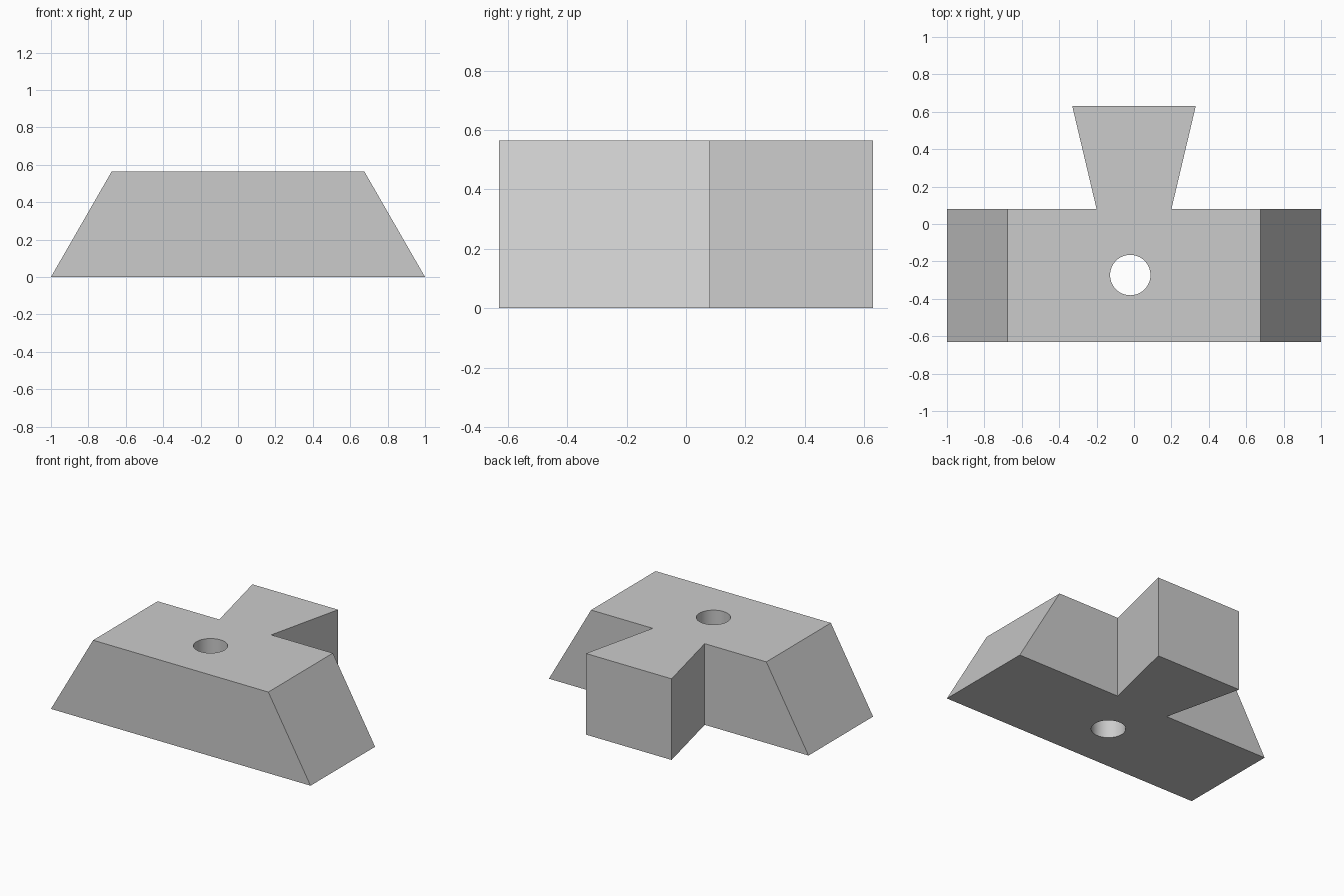
import bpy, bmesh, math

if "Cube" in bpy.data.objects:
    bpy.data.objects.remove(bpy.data.objects["Cube"], do_unlink=True)

HEIGHT = 0.565
FRONT, SHOULDER, BACK = -0.63, 0.08, 0.63

grey = bpy.data.materials.new("plain grey")
grey.use_nodes = True
colour = (0.6, 0.6, 0.6, 1)
grey.diffuse_color = colour
grey.node_tree.nodes["Principled BSDF"].inputs["Base Color"].default_value = colour


def outline(end_x):
    """Plan of the block with its dovetail; end_x is the half length of the bar."""
    half = [(end_x, FRONT), (end_x, SHOULDER), (0.2, SHOULDER), (0.33, BACK)]
    return half + [(-x, y) for x, y in reversed(half)]


# Block: a bar with sloping ends and a dovetail tongue at the back
bm = bmesh.new()
bottom = [bm.verts.new((x, y, 0)) for x, y in outline(1.0)]
top = [bm.verts.new((x, y, HEIGHT)) for x, y in outline(0.675)]
bm.faces.new(bottom[::-1])
bm.faces.new(top)
n = len(bottom)
for i in range(n):
    j = (i + 1) % n
    bm.faces.new((bottom[i], bottom[j], top[j], top[i]))
bmesh.ops.recalc_face_normals(bm, faces=bm.faces)
mesh = bpy.data.meshes.new("dovetail_block")
bm.to_mesh(mesh)
bm.free()
mesh.materials.append(grey)
block = bpy.data.objects.new("dovetail_block", mesh)
bpy.context.collection.objects.link(block)

# Bolt hole: bored straight through
bpy.ops.mesh.primitive_cylinder_add(vertices=64, radius=0.108, depth=1.5,
                                    location=(-0.02, -0.273, HEIGHT / 2))
cutter = bpy.context.object
cutter.name = "hole_cutter"
cutter.hide_render = True
cutter.data.materials.append(grey)

bore = block.modifiers.new("bolt_hole", 'BOOLEAN')
bore.operation = 'DIFFERENCE'
bore.solver = 'EXACT'
bore.object = cutter
bpy.ops.object.select_all(action='DESELECT')
block.select_set(True)
bpy.context.view_layer.objects.active = block
bpy.ops.object.modifier_apply(modifier=bore.name)
bpy.data.objects.remove(cutter, do_unlink=True)

# Smooth bore, crisp block edges
bpy.ops.object.shade_smooth_by_angle(angle=math.radians(30))
